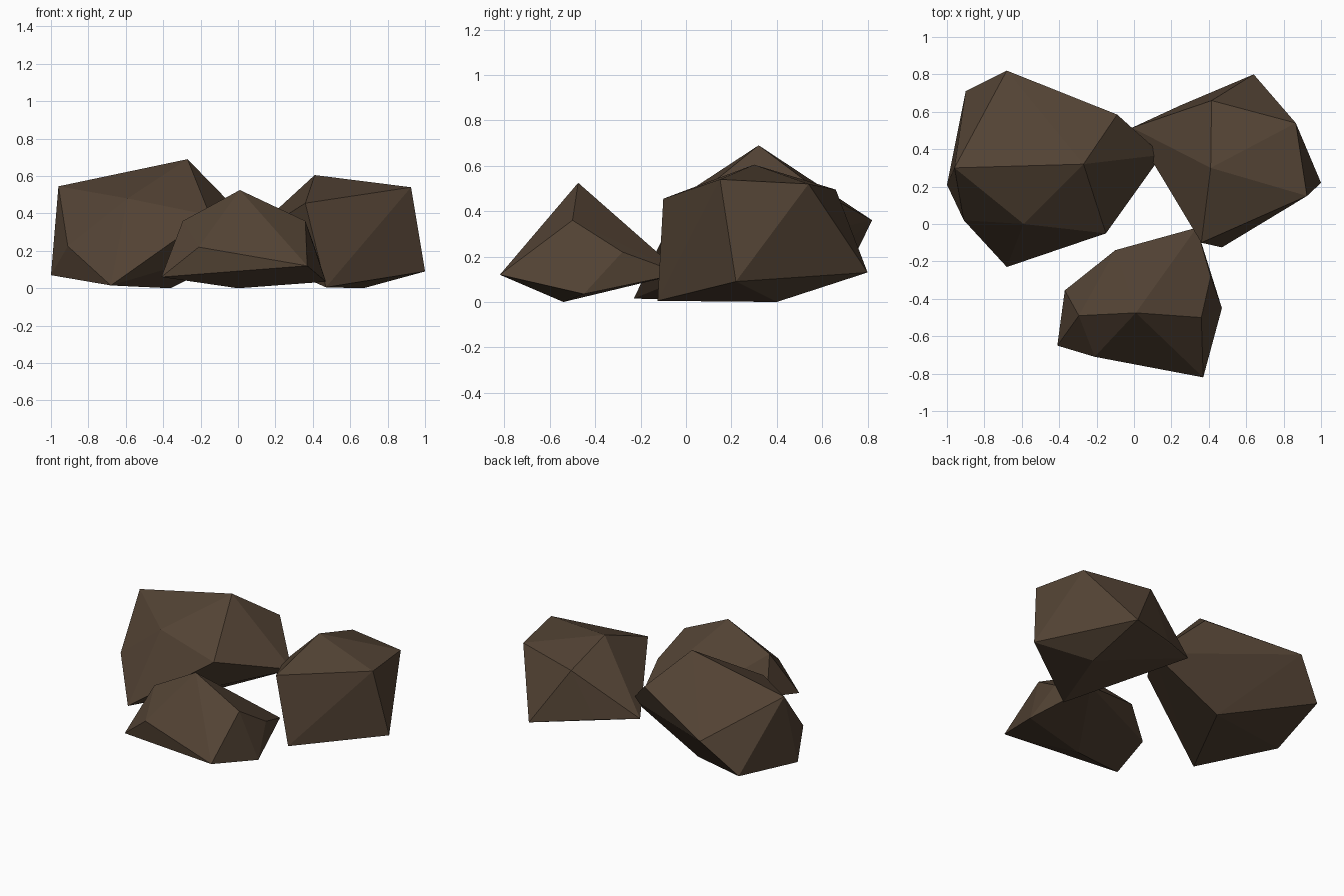
import bpy, bmesh

# one earthy brown for every stone
brown = bpy.data.materials.new("dark_brown_stone")
brown.diffuse_color = (0.085, 0.055, 0.034, 1)


def rock(name, corners):
    """Faceted stone: the convex hull of a few corner points."""
    bm = bmesh.new()
    for c in corners:
        bm.verts.new(c)
    res = bmesh.ops.convex_hull(bm, input=bm.verts[:])
    loose = [v for v in bm.verts if not v.link_faces]
    bmesh.ops.delete(bm, geom=loose, context='VERTS')
    bmesh.ops.recalc_face_normals(bm, faces=bm.faces[:])
    me = bpy.data.meshes.new(name)
    bm.to_mesh(me)
    bm.free()
    me.materials.append(brown)
    ob = bpy.data.objects.new(name, me)
    bpy.context.collection.objects.link(ob)
    return ob


# large stone, back left
rock("large_rock", [
    (-0.27, 0.32, 0.69), (-0.96, 0.30, 0.545), (-0.59, 0.0, 0.48),
    (-0.09, 0.585, 0.49), (-0.15, -0.05, 0.39), (-0.68, 0.82, 0.36),
    (0.15, 0.37, 0.26), (-0.91, 0.02, 0.225), (-0.90, 0.71, 0.136),
    (-1.0, 0.21, 0.07), (-0.68, -0.23, 0.015), (-0.36, 0.38, 0.0)])

# medium stone, back right
rock("medium_rock", [
    (0.41, 0.30, 0.605), (0.925, 0.15, 0.54), (0.865, 0.54, 0.52),
    (0.415, 0.66, 0.495), (0.36, -0.10, 0.455), (-0.01, 0.515, 0.22),
    (0.25, 0.635, 0.19), (0.64, 0.80, 0.13), (1.0, 0.22, 0.09),
    (0.47, -0.125, 0.005), (0.67, 0.40, 0.0)])

# small stone, front
rock("small_rock", [
    (0.01, -0.475, 0.525), (-0.295, -0.49, 0.36), (0.36, -0.50, 0.36),
    (-0.21, -0.71, 0.22), (0.41, -0.28, 0.22), (-0.10, -0.14, 0.21),
    (-0.37, -0.355, 0.135), (0.335, -0.02, 0.125), (0.37, -0.82, 0.12),
    (-0.41, -0.65, 0.06), (0.47, -0.45, 0.035), (0.0, -0.54, 0.0)])
